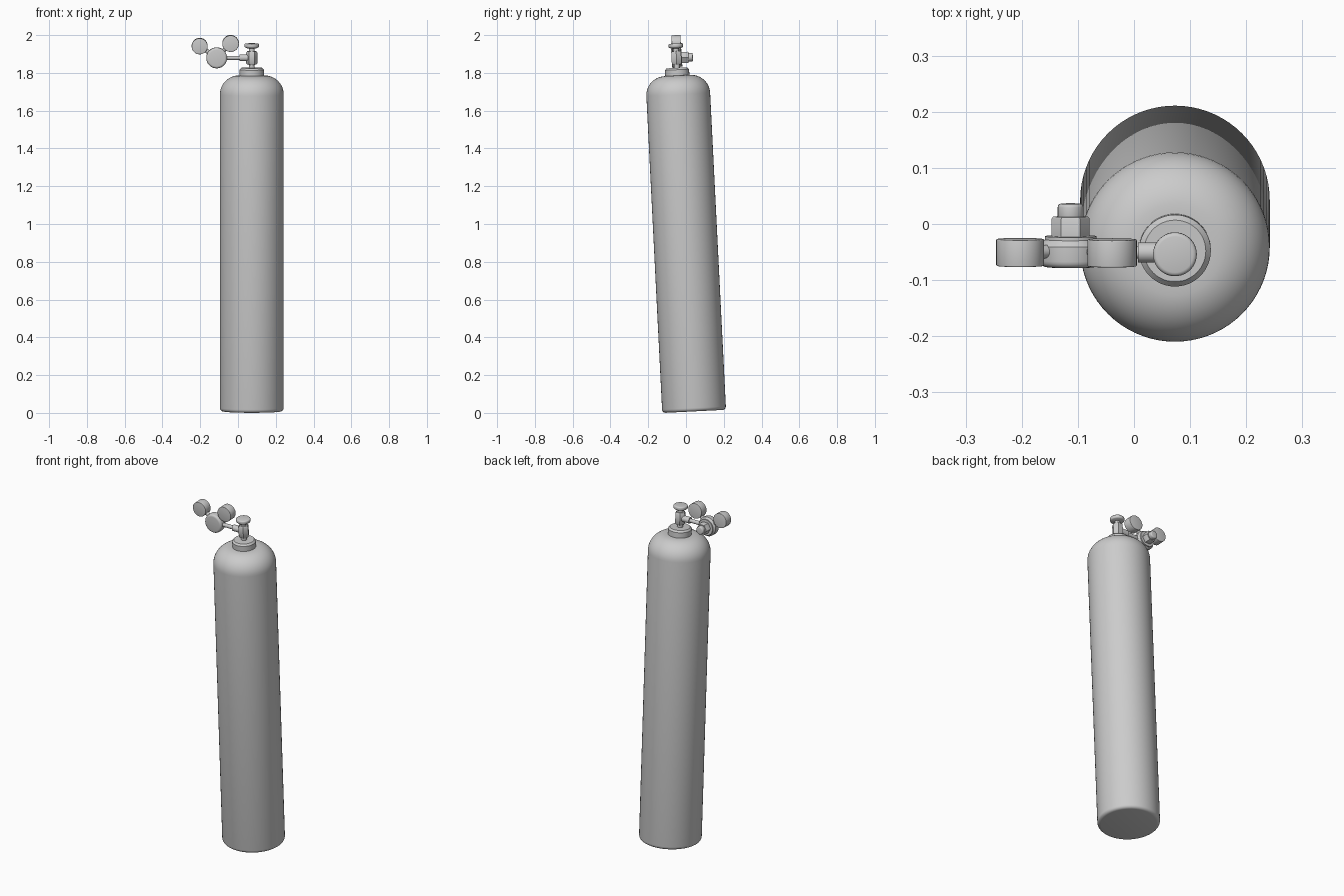
import bpy, bmesh
from math import sin, cos, pi
from mathutils import Vector, Matrix

cube = bpy.data.objects.get("Cube")
if cube:
    bpy.data.objects.remove(cube)

grey = bpy.data.materials.new("light grey metal")
grey.use_nodes = True
grey.diffuse_color = (0.6, 0.6, 0.6, 1)
grey.node_tree.nodes["Principled BSDF"].inputs["Base Color"].default_value = (0.6, 0.6, 0.6, 1)

# The whole bottle leans forward about its base centre
LEAN = Matrix.Translation((0.073, 0.043, 0.008)) @ Matrix.Rotation(0.05, 4, 'X')


def lathe(name, profile, base=(0, 0, 0), axis=(0, 0, 1), sides=32, turn=0.0):
    """Revolve (radius, distance) points around an axis and cap both ends."""
    bm = bmesh.new()
    rings = []
    for r, t in profile:
        rings.append([bm.verts.new((r * cos(turn + 2 * pi * i / sides),
                                    r * sin(turn + 2 * pi * i / sides), t))
                      for i in range(sides)])
    for a, b in zip(rings, rings[1:]):
        for i in range(sides):
            j = (i + 1) % sides
            bm.faces.new((a[i], a[j], b[j], b[i]))
    bm.faces.new(rings[0][::-1])
    bm.faces.new(rings[-1])
    spin = Vector(axis).to_track_quat('Z', 'Y').to_matrix().to_4x4()
    bm.transform(LEAN @ Matrix.Translation(base) @ spin)
    mesh = bpy.data.meshes.new(name)
    bm.to_mesh(mesh)
    bm.free()
    mesh.materials.append(grey)
    obj = bpy.data.objects.new(name, mesh)
    bpy.context.collection.objects.link(obj)
    bpy.ops.object.select_all(action='DESELECT')
    obj.select_set(True)
    bpy.context.view_layer.objects.active = obj
    bpy.ops.object.shade_smooth_by_angle(angle=0.6)
    return obj


def arc(r, t, radius, start, end, steps):
    """Rounded corner points about the centre (r, t)."""
    angles = [start + (end - start) * i / steps for i in range(steps + 1)]
    return [(r + radius * cos(a), t + radius * sin(a)) for a in angles]


def puck(radius, low, high, bevel):
    """Disc profile with rounded rims."""
    return (arc(radius - bevel, low + bevel, bevel, -pi / 2, 0, 3)
            + arc(radius - bevel, high - bevel, bevel, 0, pi / 2, 3))


def rod(name, a, b, radius, sides=20):
    a, b = Vector(a), Vector(b)
    length = (b - a).length
    return lathe(name, [(radius, 0), (radius, length)], a, b - a, sides)


# Tank with rounded base and domed shoulder
lathe("tank", arc(0.151, 0.018, 0.018, -pi / 2, 0, 4)
      + arc(0.069, 1.68, 0.1, 0, pi / 2, 12) + [(0.03, 1.782)], sides=72)

# Neck collar and valve, stacked on the tank axis
lathe("neck_collar", [(0.064, 1.765), (0.064, 1.811), (0.055, 1.821), (0.03, 1.821)], sides=48)
lathe("valve_stem", [(0.015, 1.81), (0.015, 1.94)], sides=20)
lathe("valve_body", [(0.024, 1.838), (0.030, 1.846), (0.030, 1.901), (0.024, 1.909)], sides=6)
lathe("valve_handwheel", [(0.024, 1.924)] + puck(0.039, 1.928, 1.95, 0.007), sides=40)

# Side outlet and pipe to the regulator
Z = 1.874
REG_X = -0.186
rod("outlet_fitting", (-0.02, 0, Z), (-0.066, 0, Z), 0.018)
rod("outlet_pipe", (-0.06, 0, Z), (REG_X + 0.03, 0, Z), 0.011)

# Regulator drum with hexagonal nut and rear cap
hub = (REG_X, 0, Z)
back = (0, 1, 0)
lathe("regulator_drum", arc(0.043, -0.014, 0.012, -pi / 2, 0, 4)
      + [(0.055, 0.012), (0.046, 0.023), (0.046, 0.029)], hub, back, 40)
lathe("regulator_nut", [(0.034, 0.027), (0.034, 0.060), (0.031, 0.064)], hub, back, 6)
lathe("regulator_cap", puck(0.023, 0.058, 0.087, 0.006), hub, back, 28)

# Two pressure gauges on short stems
for side, x, z, r in (("right", -0.276, 1.936, 0.0425), ("left", -0.112, 1.950, 0.044)):
    rod(side + "_gauge_stem", (REG_X, 0.003, Z), (x, 0.003, z), 0.012)
    lathe(side + "_gauge", puck(r, -0.021, 0.027, 0.002), (x, 0, z), back, 40)
